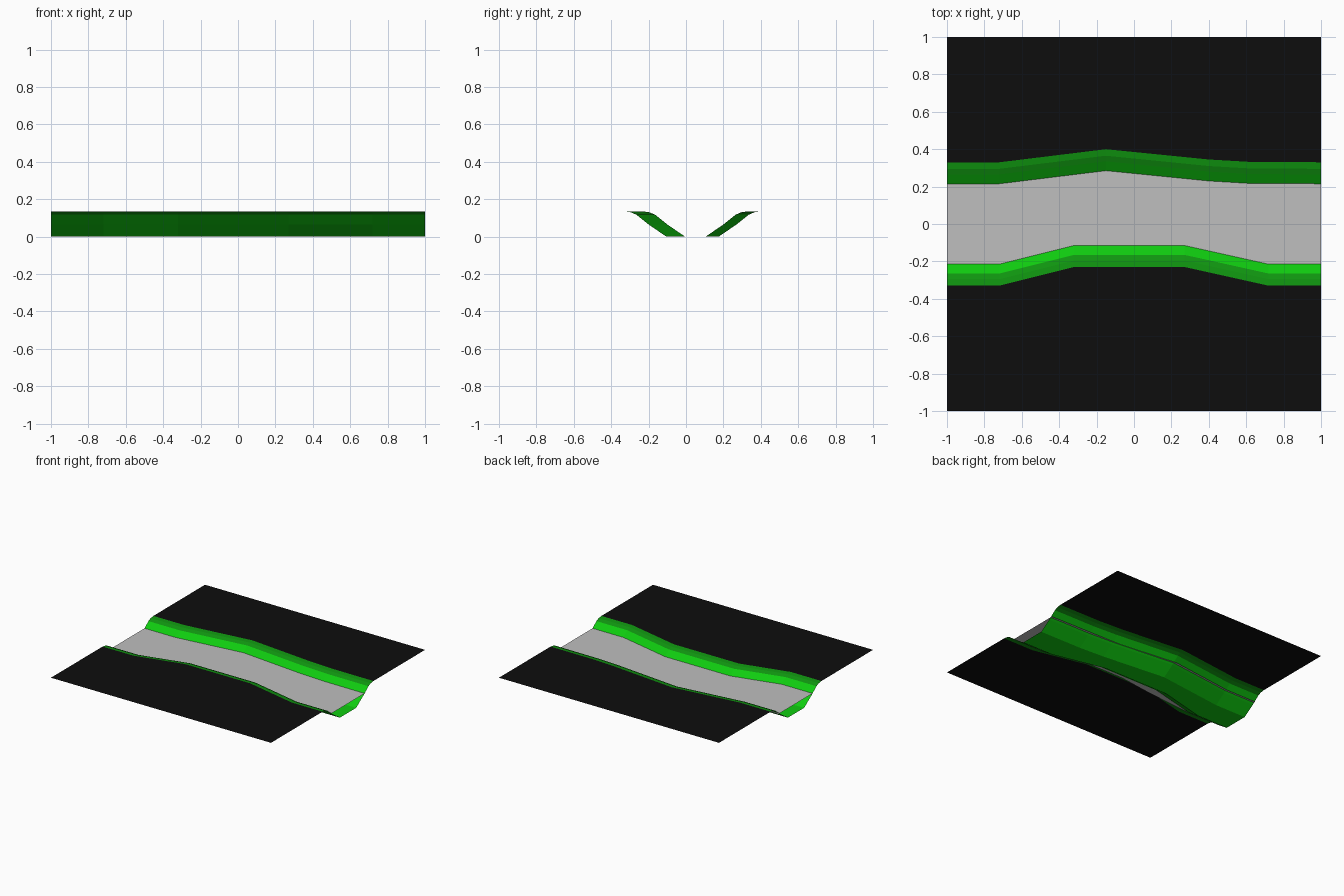
import bpy

cube = bpy.data.objects.get("Cube")
if cube:
    bpy.data.objects.remove(cube, do_unlink=True)


def material(name, color):
    m = bpy.data.materials.new(name)
    m.use_nodes = True
    m.diffuse_color = (*color, 1)
    m.node_tree.nodes["Principled BSDF"].inputs["Base Color"].default_value = (*color, 1)
    return m


black = material("black ground", (0.004, 0.004, 0.004))
green = material("bright green bank", (0.005, 0.6, 0.005))
dark_green = material("dark green lip", (0.005, 0.3, 0.005))
grey = material("grey water", (0.52, 0.52, 0.52))

TOP, WATER = 0.135, 0.077

# Plan outlines along the channel
back_edge = [(-1, .33), (-.72, .33), (-.15, .40), (.4, .345), (.62, .332), (1, .33)]
front_edge = [(-1, -.33), (-.72, -.33), (-.32, -.23), (.27, -.23), (.72, -.33), (1, -.33)]
water_back = [(-1, .23), (-.72, .23), (-.17, .30), (.33, .24), (1, .23)]
water_front = [(-1, -.215), (-.72, -.22), (-.3, -.18), (0, -.14), (.3, -.14), (.72, -.22), (1, -.215)]

# Bank cross-section: distance in from the rim, and height
section = [(0, TOP), (.035, .13), (.065, .117), (.13, .065), (.225, 0)]


def y_at(path, x):
    for (x0, y0), (x1, y1) in zip(path, path[1:]):
        if x <= x1:
            return y0 + (y1 - y0) * (x - x0) / (x1 - x0)
    return path[-1][1]


def sheet(name, rows, mats, strip_mats=None):
    """Loft equal-length rows, ordered front to back, into an upward-facing sheet."""
    n = len(rows[0])
    faces, slots = [], []
    for r in range(len(rows) - 1):
        for i in range(n - 1):
            a = r * n + i
            faces.append((a, a + 1, a + n + 1, a + n))
            slots.append(strip_mats[r] if strip_mats else 0)
    mesh = bpy.data.meshes.new(name)
    mesh.from_pydata([p for row in rows for p in row], [], faces)
    for m in mats:
        mesh.materials.append(m)
    mesh.polygons.foreach_set("material_index", slots)
    obj = bpy.data.objects.new(name, mesh)
    bpy.context.collection.objects.link(obj)
    return obj


xs = sorted({x for path in (back_edge, front_edge, water_back, water_front) for x, y in path})


def row(path, inset, z):
    return [(x, y_at(path, x) + inset, z) for x in xs]


# Ground plates either side of the channel
flat = lambda y: [(x, y, TOP) for x in xs]
sheet("front_ground", [flat(-1), row(front_edge, 0, TOP)], [black])
sheet("back_ground", [row(back_edge, 0, TOP), flat(1)], [black])

# Channel: front bank, flat bed and back bank
front_rows = [row(front_edge, d, z) for d, z in section]
back_rows = [row(back_edge, -d, z) for d, z in reversed(section)]
sheet("channel", front_rows + back_rows, [green, dark_green],
      [1, 1, 0, 0, 0, 0, 0, 1, 1])

# Water surface
sheet("water", [row(water_front, 0, WATER), row(water_back, 0, WATER)], [grey])
